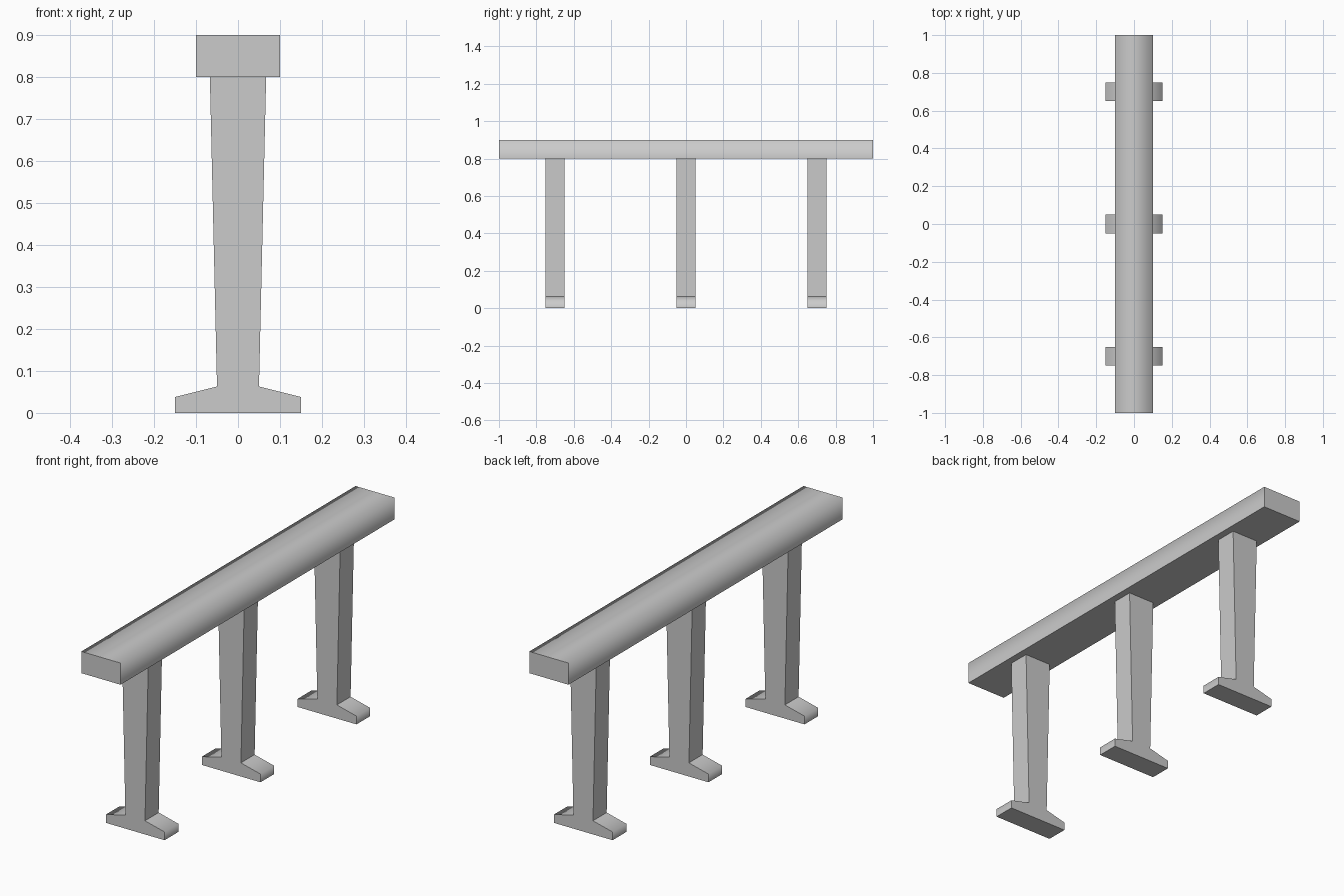
import bpy, bmesh

if "Cube" in bpy.data.objects:
    bpy.data.objects.remove(bpy.data.objects["Cube"])


def extrude_profile(name, pts, y, depth, soft_corners):
    """Extrude an x/z outline along y; soft_corners are outline points shaded smooth."""
    bm = bmesh.new()
    front = [bm.verts.new((x, y - depth / 2, z)) for x, z in pts]
    back = [bm.verts.new((x, y + depth / 2, z)) for x, z in pts]
    n = len(pts)
    bm.faces.new(front)
    bm.faces.new(back[::-1])
    for i in range(n):
        j = (i + 1) % n
        bm.faces.new((front[j], front[i], back[i], back[j]))
    bmesh.ops.recalc_face_normals(bm, faces=bm.faces)
    for f in bm.faces:
        f.smooth = True
    soft = {bm.edges.get((front[i], back[i])) for i in soft_corners}
    for e in bm.edges:
        e.smooth = e in soft
    mesh = bpy.data.meshes.new(name)
    bm.to_mesh(mesh)
    bm.free()
    obj = bpy.data.objects.new(name, mesh)
    bpy.context.collection.objects.link(obj)
    return obj


# Long top beam, softly shaded along its two upper edges
beam = [(-0.1, 0.8), (0.1, 0.8), (0.1, 0.9), (-0.1, 0.9)]
extrude_profile("top_beam", beam, 0, 2.0, (2, 3))

# Tapered posts with sloped feet, outline mirrored left to right
half = [(0.15, 0.0), (0.15, 0.038), (0.05, 0.063), (0.067, 0.8)]
post = half + [(-x, z) for x, z in reversed(half)]
for label, y in (("front", -0.7), ("middle", 0.0), ("back", 0.7)):
    extrude_profile(label + "_post", post, y, 0.1, (1, 6))
